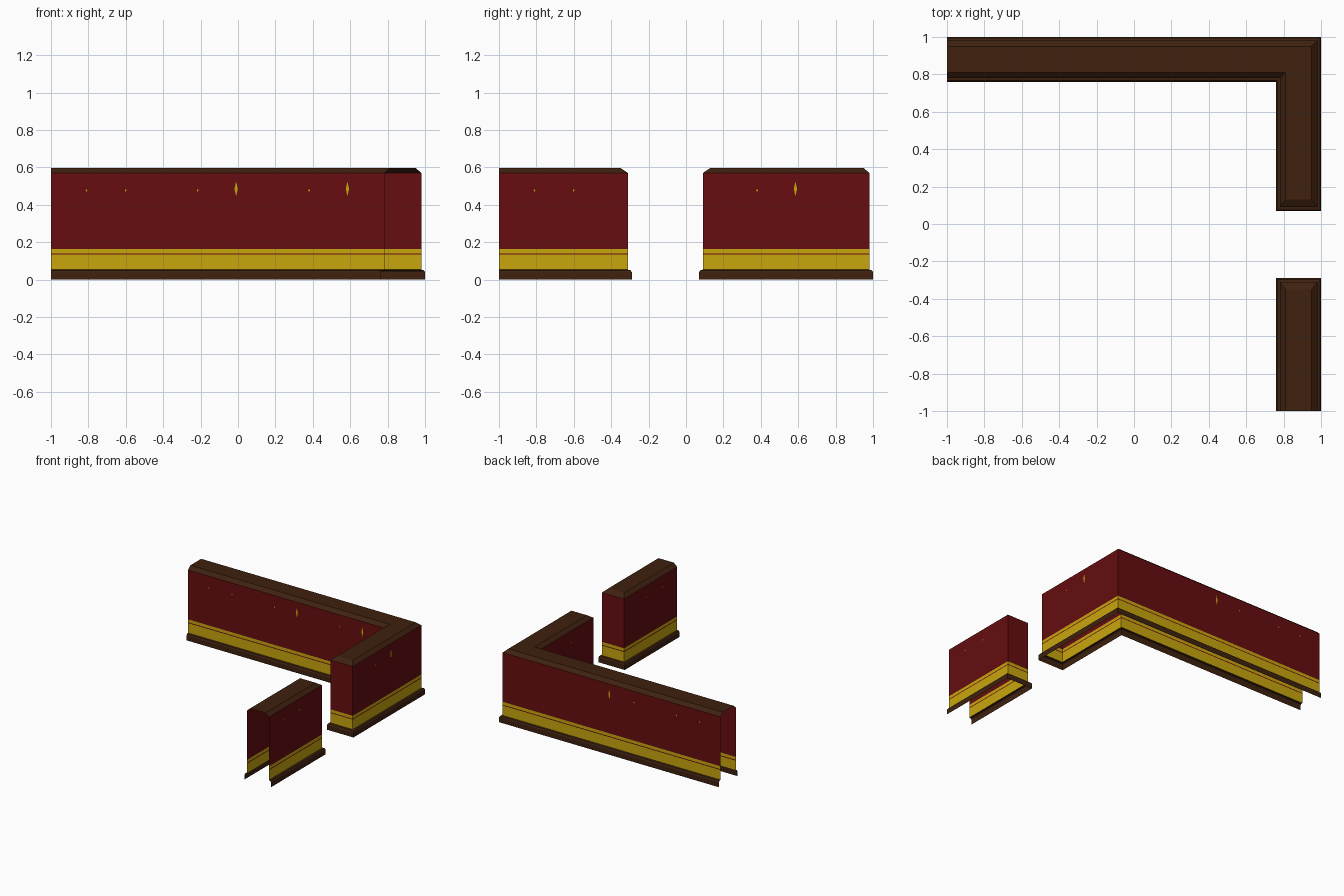
import bpy, bmesh

if "Cube" in bpy.data.objects:
    bpy.data.objects.remove(bpy.data.objects["Cube"])


def material(name, rgb):
    m = bpy.data.materials.new(name)
    m.diffuse_color = (*rgb, 1)
    m.use_nodes = True
    m.node_tree.nodes["Principled BSDF"].inputs["Base Color"].default_value = m.diffuse_color
    return m


BROWN = material("dark wood", (0.050, 0.0155, 0.0048))
RED = material("deep red", (0.133, 0.0042, 0.005))
GOLD = material("gold", (0.58, 0.38, 0.004))


# Footprints at side inset i and end inset e, open where the wall is cut off
def corner_path(i, e):
    return [(-1, 1 - i), (1 - i, 1 - i), (1 - i, 0.07 + e),
            (0.76 + i, 0.07 + e), (0.76 + i, 0.76 + i), (-1, 0.76 + i)]


def short_path(i, e):
    return [(0.76 + i, -1), (0.76 + i, -0.29 - e),
            (1 - i, -0.29 - e), (1 - i, -1)]


def finish(name, bm, mats):
    me = bpy.data.meshes.new(name)
    bm.to_mesh(me)
    bm.free()
    for m in mats:
        me.materials.append(m)
    ob = bpy.data.objects.new(name, me)
    bpy.context.collection.objects.link(ob)


# Sweep a profile of (side inset, end inset, height) along a footprint
def sweep(name, path, profile, mats, slots=None, cap=False):
    bm = bmesh.new()
    rings = [[bm.verts.new((x, y, z)) for x, y in path(i, e)]
             for i, e, z in profile]
    for k, (lo, up) in enumerate(zip(rings, rings[1:])):
        for j in range(len(lo) - 1):
            f = bm.faces.new((lo[j], up[j], up[j + 1], lo[j + 1]))
            f.material_index = slots[k] if slots else 0
    if cap:
        bm.faces.new(rings[-1][::-1])
    finish(name, bm, mats)


for label, path in (("corner", corner_path), ("short", short_path)):
    sweep(label + "_skirting", path,
          [(0, 0, 0), (0, 0, 0.04), (0.006, 0.006, 0.05), (0.02, 0.02, 0.053)], [BROWN])
    # Red wall with two gold bands
    sweep(label + "_wall", path,
          [(0.02, 0.02, z) for z in (0.053, 0.134, 0.141, 0.165, 0.57)],
          [RED, GOLD], [1, 0, 1, 0])
    sweep(label + "_coping", path,
          [(0.02, 0.02, 0.57), (0.05, 0.06, 0.597)], [BROWN], cap=True)


# Small gold flecks on the long wall faces
def flecks(name, place, positions):
    bm = bmesh.new()
    for p in positions:
        big = p in (-0.01, 0.585)
        w, h, zc = (0.009, 0.04, 0.485) if big else (0.005, 0.008, 0.477)
        bm.faces.new([bm.verts.new(place(p + a * w, zc + b * h))
                      for a, b in ((-1, 0), (0, -1), (1, 0), (0, 1))])
    finish(name, bm, [GOLD])


spots = (-0.81, -0.6, -0.215, -0.01, 0.38, 0.585)
side_spots = (-0.81, -0.6, 0.38, 0.585)
flecks("back_outer_flecks", lambda p, z: (-p, 0.9815, z), [-0.01, 0.215, 0.6, 0.81])
flecks("back_inner_flecks", lambda p, z: (p, 0.7785, z), spots)
flecks("right_outer_flecks", lambda p, z: (0.9815, p, z), side_spots)
flecks("right_inner_flecks", lambda p, z: (0.7785, -p, z), [-0.38, 0.6, 0.81])
